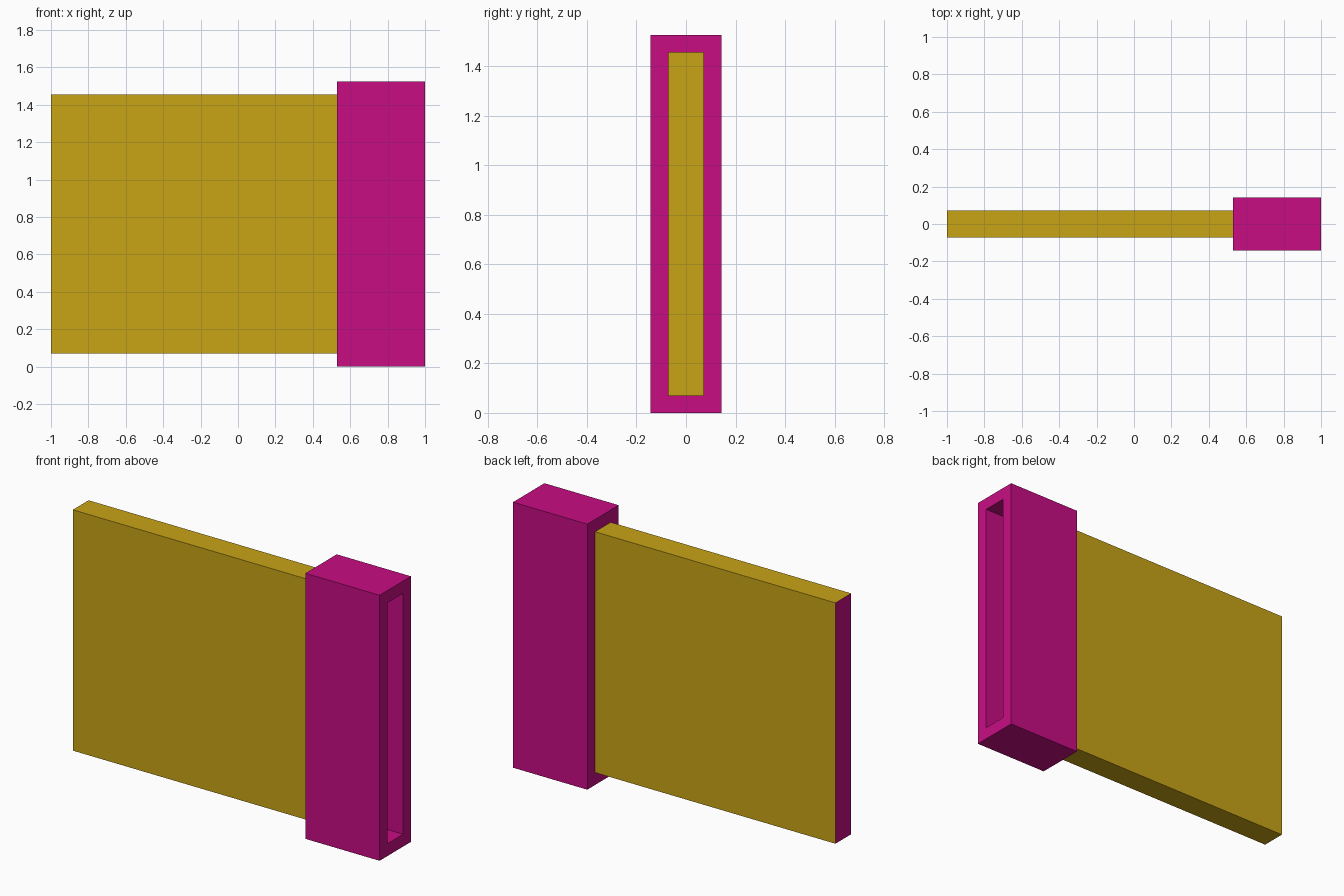
import bpy, bmesh
from mathutils import Matrix

if "Cube" in bpy.data.objects:
    bpy.data.objects.remove(bpy.data.objects["Cube"])

X0, XJ, X1 = -1.0, 0.528, 1.0     # board end, joint, sleeve end
HEIGHT, WIDTH, WALL = 1.526, 0.285, 0.071


def material(name, color):
    m = bpy.data.materials.new(name)
    m.diffuse_color = color
    m.use_nodes = True
    m.node_tree.nodes["Principled BSDF"].inputs["Base Color"].default_value = m.diffuse_color
    return m


def box(bm, xa, xb, width, za, zb):
    size = Matrix.Diagonal((xb - xa, width, zb - za, 1))
    place = Matrix.Translation(((xa + xb) / 2, 0, (za + zb) / 2))
    bmesh.ops.create_cube(bm, size=1, matrix=place @ size)
    bm.normal_update()


def finish(bm, name, mats):
    bmesh.ops.recalc_face_normals(bm, faces=bm.faces)
    mesh = bpy.data.meshes.new(name)
    bm.to_mesh(mesh)
    bm.free()
    for m in mats:
        mesh.materials.append(m)
    bpy.context.collection.objects.link(bpy.data.objects.new(name, mesh))


pink = material("pink", (0.58, 0.004, 0.23, 1))
yellow = material("yellow", (0.58, 0.37, 0.008, 1))

# Sleeve: box with both ends inset and joined into a through slot
bm = bmesh.new()
box(bm, XJ, X1, WIDTH, 0, HEIGHT)
ends = [f for f in bm.faces if abs(f.normal.x) > 0.9]
bmesh.ops.inset_individual(bm, faces=ends, thickness=WALL, use_even_offset=True)
rims = [e for f in ends for e in f.edges]
bmesh.ops.delete(bm, geom=ends, context='FACES_ONLY')
bmesh.ops.bridge_loops(bm, edges=rims)
finish(bm, "sleeve", [pink])

# Board: fills the slot's outline and closes its inner end; far end is pink
bm = bmesh.new()
box(bm, X0, XJ, WIDTH - 2 * WALL, WALL, HEIGHT - WALL)
for f in bm.faces:
    f.material_index = 1 if f.normal.x < -0.9 else 0
finish(bm, "board", [yellow, pink])
